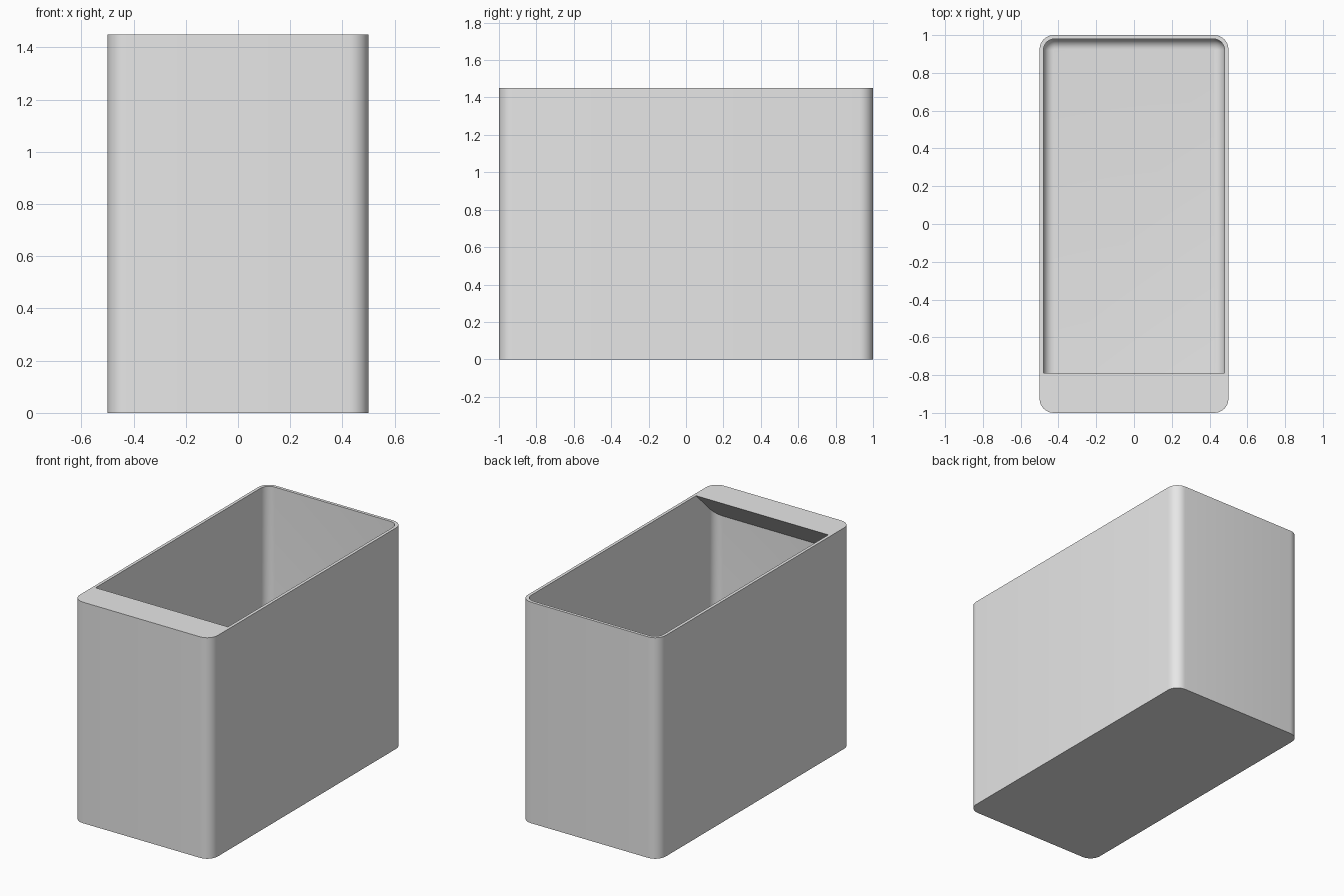
import bpy, bmesh, math
from mathutils import Vector

default = bpy.data.objects.get("Cube")
if default:
    bpy.data.objects.remove(default, do_unlink=True)

HALF_X, HALF_Y, HEIGHT = 0.5, 1.0, 1.45
WALL, FLOOR = 0.02, 0.02
OUTER_R, INNER_R, FILLET = 0.075, 0.06, 0.055
SHELF_EDGE = -0.79
STEPS = 8

grey = bpy.data.materials.new("light grey plastic")
grey.use_nodes = True
grey.diffuse_color = (0.8, 0.8, 0.8, 1)
grey.node_tree.nodes["Principled BSDF"].inputs["Base Color"].default_value = (0.8, 0.8, 0.8, 1)


def rounded_ring(bm, hx, hy, r, z):
    """Ring of vertices around a rounded rectangle at height z."""
    ring = []
    for q, (sx, sy) in enumerate([(1, 1), (-1, 1), (-1, -1), (1, -1)]):
        for i in range(STEPS + 1):
            a = (q + i / STEPS) * math.pi / 2
            ring.append(bm.verts.new((sx * (hx - r) + r * math.cos(a),
                                      sy * (hy - r) + r * math.sin(a), z)))
    return ring


def shell(bm, rings):
    """Closed solid through the rings, from bottom to top."""
    for low, high in zip(rings, rings[1:]):
        n = len(low)
        for i in range(n):
            j = (i + 1) % n
            bm.faces.new((low[i], low[j], high[j], high[i]))
    bm.faces.new(rings[0][::-1])
    return bm.faces.new(rings[-1])


bm = bmesh.new()

# Cavity with a filleted floor
ix, iy = HALF_X - WALL, HALF_Y - WALL
rings = []
for i in range(STEPS + 1):
    a = i / STEPS * math.pi / 2
    inset = FILLET * (1 - math.sin(a))
    rings.append(rounded_ring(bm, ix - inset, iy - inset, INNER_R - inset,
                              FLOOR + FILLET * (1 - math.cos(a))))
rings.append(rounded_ring(bm, ix, iy, INNER_R, HEIGHT))
shell(bm, rings)

# Sloped underside of the front shelf
cut = bmesh.ops.bisect_plane(bm, geom=bm.verts[:] + bm.edges[:] + bm.faces[:],
                             plane_co=Vector((0, SHELF_EDGE, HEIGHT)),
                             plane_no=Vector((0, -1, 1)).normalized(), clear_outer=True)
bmesh.ops.holes_fill(bm, edges=[e for e in bm.edges if e.is_boundary], sides=0)
bmesh.ops.recalc_face_normals(bm, faces=bm.faces[:])
top = [f for f in bm.faces if all(v.co.z > HEIGHT - 0.001 for v in f.verts)]
bmesh.ops.delete(bm, geom=top, context='FACES_ONLY')
bmesh.ops.reverse_faces(bm, faces=bm.faces[:])

# Outer walls and base
top = shell(bm, [rounded_ring(bm, HALF_X, HALF_Y, OUTER_R, z) for z in (0, HEIGHT)])
bmesh.ops.delete(bm, geom=[top], context='FACES_ONLY')

# Rim and shelf top
bmesh.ops.triangle_fill(bm, use_beauty=True, normal=Vector((0, 0, 1)),
                        edges=[e for e in bm.edges if e.is_boundary])
bmesh.ops.recalc_face_normals(bm, faces=bm.faces[:])

mesh = bpy.data.meshes.new("open_bin")
bm.to_mesh(mesh)
bm.free()
mesh.materials.append(grey)
body = bpy.data.objects.new("open_bin", mesh)
bpy.context.collection.objects.link(body)

bpy.ops.object.select_all(action='DESELECT')
body.select_set(True)
bpy.context.view_layer.objects.active = body
bpy.ops.object.shade_smooth_by_angle(angle=math.radians(30))
